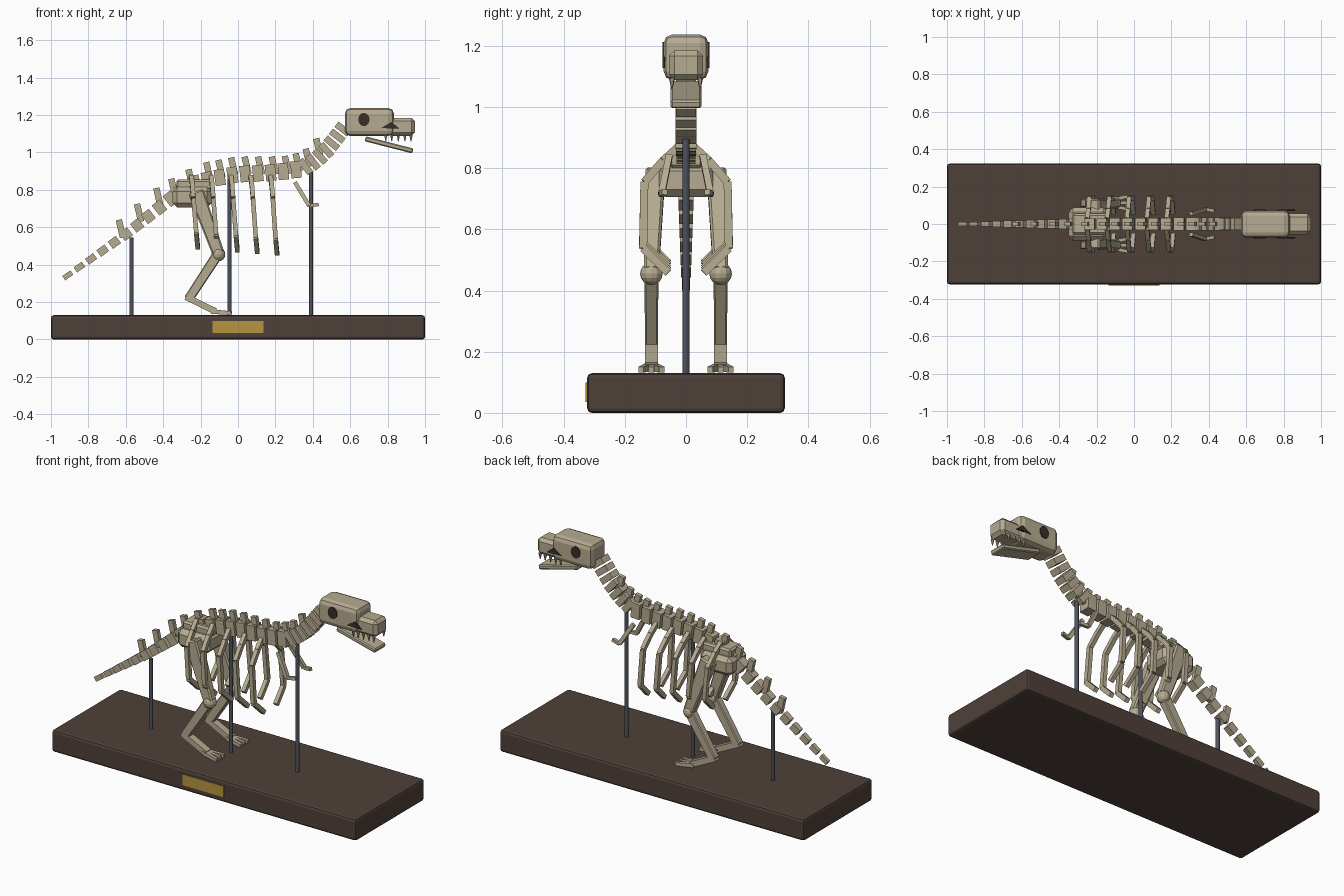
import bpy, bmesh, math
from mathutils import Vector, Matrix

if "Cube" in bpy.data.objects:
    bpy.data.objects.remove(bpy.data.objects["Cube"])

def material(name, rgb):
    m = bpy.data.materials.new(name)
    m.diffuse_color = (*rgb, 1)
    m.use_nodes = True
    m.node_tree.nodes["Principled BSDF"].inputs["Base Color"].default_value = m.diffuse_color
    return m

BONE = material("bone", (0.47, 0.41, 0.285))
WOOD = material("dark_wood", (0.078, 0.051, 0.042))
STEEL = material("steel", (0.08, 0.088, 0.112))
BRASS = material("brass", (0.47, 0.30, 0.05))
DARK = material("socket_dark", (0.042, 0.027, 0.023))

def finish(name, bm, mat, bevel=0, segs=1):
    bmesh.ops.recalc_face_normals(bm, faces=bm.faces)
    me = bpy.data.meshes.new(name)
    bm.to_mesh(me)
    bm.free()
    me.materials.append(mat)
    ob = bpy.data.objects.new(name, me)
    bpy.context.collection.objects.link(ob)
    if bevel:
        b = ob.modifiers.new("bevel", 'BEVEL')
        b.width, b.segments = bevel, segs
    return ob

def beam(bm, a, b, w, h, side=(0, 1, 0), taper=1.0):
    """Box from a to b: w wide along side, h across; far end scaled by taper."""
    a, b = Vector(a), Vector(b)
    d = (b - a).normalized()
    s = Vector(side)
    s = (s - d * s.dot(d)).normalized()
    u = s.cross(d)
    ends = []
    for p, k in ((a, 1), (b, taper)):
        ends.append([bm.verts.new(p + s * (i * w * k / 2) + u * (j * h * k / 2))
                     for i, j in ((-1, -1), (1, -1), (1, 1), (-1, 1))])
    lo, hi = ends
    bm.faces.new(lo)
    bm.faces.new(hi)
    for i in range(4):
        n = (i + 1) % 4
        bm.faces.new((lo[i], lo[n], hi[n], hi[i]))

def box(name, lo, hi, mat, bevel=0, segs=1):
    bm = bmesh.new()
    m = [(p + q) / 2 for p, q in zip(lo, hi)]
    beam(bm, (m[0], m[1], lo[2]), (m[0], m[1], hi[2]), hi[1] - lo[1], hi[0] - lo[0])
    return finish(name, bm, mat, bevel, segs)

def resample(pts, n):
    """n evenly spaced (point, direction) pairs along an x-z polyline."""
    pts = [Vector((x, 0, z)) for x, z in pts]
    lens = [(q - p).length for p, q in zip(pts, pts[1:])]
    out = []
    for i in range(n):
        t = sum(lens) * i / (n - 1)
        k = 0
        while k < len(lens) - 1 and t > lens[k]:
            t -= lens[k]
            k += 1
        j0, j1 = max(k - 1, 0), min(k + 2, len(pts) - 1)
        out.append((pts[k].lerp(pts[k + 1], t / lens[k]), (pts[j1] - pts[j0]).normalized()))
    return out

# Display base, plaque and support rods
box("base", (-1, -0.323, 0), (1, 0.323, 0.13), WOOD, 0.015, 2)
box("plaque", (-0.135, -0.328, 0.035), (0.135, -0.322, 0.1), BRASS)
for i, (x, top) in enumerate(((-0.57, 0.545), (-0.045, 0.87), (0.39, 0.895))):
    bm = bmesh.new()
    bmesh.ops.create_cone(bm, cap_ends=True, segments=12, radius1=0.011, radius2=0.011,
                          depth=top - 0.12,
                          matrix=Matrix.Translation((x, 0, (top + 0.12) / 2)))
    finish(f"support_rod_{i}", bm, STEEL)

# Vertebrae: tail, back and neck as (name, path, count, length, start size, end size)
sections = (
    ("tail_vertebrae", [(-0.91, 0.343), (-0.79, 0.428), (-0.6, 0.562), (-0.42, 0.705), (-0.3, 0.8)],
     11, 0.053, (0.02, 0.028), (0.058, 0.078)),
    ("back_vertebrae", [(-0.23, 0.835), (-0.15, 0.857), (0, 0.884), (0.2, 0.893), (0.31, 0.908)],
     9, 0.055, (0.06, 0.085), (0.068, 0.09)),
    ("neck_vertebrae", [(0.36, 0.925), (0.42, 0.96), (0.475, 1.015), (0.51, 1.06), (0.56, 1.125)],
     7, 0.036, (0.068, 0.09), (0.066, 0.085)),
)
for name, path, n, length, s0, s1 in sections:
    bm = bmesh.new()
    for i, (p, d) in enumerate(resample(path, n)):
        t = i / (n - 1)
        w, h = (a + (b - a) * t for a, b in zip(s0, s1))
        beam(bm, p - d * length / 2, p + d * length / 2, w, h)
    finish(name, bm, BONE)

# Upright spines standing on the vertebrae
tips = [(-0.637, 0.64), (-0.54, 0.725), (-0.437, 0.81), (-0.357, 0.86), (-0.265, 0.91),
        (-0.17, 0.948), (-0.105, 0.96), (-0.037, 0.973), (0.035, 0.978), (0.107, 0.978),
        (0.18, 0.978), (0.25, 0.981), (0.308, 0.995), (0.362, 1.02), (0.418, 1.075)]
bm = bmesh.new()
for i, (x, z) in enumerate(tips):
    beam(bm, (x + 0.022, 0, z - 0.095), (x, 0, z), 0.024, 0.034)
finish("back_spines", bm, BONE)

# Pelvis block with a flat crest
box("pelvis", (-0.35, -0.088, 0.705), (-0.14, 0.088, 0.815), BONE, 0.025)
box("pelvis_crest", (-0.33, -0.055, 0.80), (-0.14, 0.055, 0.855), BONE, 0.01)

# Ribs, arms and legs on both sides
for s, tag in ((-1, "right"), (1, "left")):
    for i in range(5):
        x, dz = -0.25 + 0.106 * i, -0.008 * i
        bm = bmesh.new()
        pts = [(x, 0.025, 0.87), (x + 0.006, 0.075, 0.825), (x + 0.012, 0.136, 0.755),
               (x + 0.027, 0.14, 0.57 + dz), (x + 0.035, 0.058, 0.49 + dz)]
        pts = [(a, s * b, c) for a, b, c in pts]
        for p, q in zip(pts, pts[1:]):
            beam(bm, p, q, 0.024, 0.026, (1, 0, 0))
        finish(f"{tag}_rib_{i}", bm, BONE)

    bm = bmesh.new()
    arm = [(0.305, s * 0.055, 0.84), (0.38, s * 0.08, 0.715), (0.43, s * 0.07, 0.722)]
    beam(bm, arm[0], arm[1], 0.022, 0.022)
    beam(bm, arm[1], arm[2], 0.018, 0.018)
    finish(f"{tag}_arm", bm, BONE)

    y = s * 0.113
    bm = bmesh.new()
    beam(bm, (-0.225, s * 0.1, 0.79), (-0.105, y, 0.46), 0.065, 0.085, taper=0.75)
    finish(f"{tag}_thigh_bone", bm, BONE, 0.008)
    bm = bmesh.new()
    beam(bm, (-0.105, y, 0.46), (-0.265, y, 0.215), 0.046, 0.056, taper=0.9)
    finish(f"{tag}_shin_bone", bm, BONE, 0.005)
    bm = bmesh.new()
    bmesh.ops.create_uvsphere(bm, u_segments=12, v_segments=8, radius=0.037,
                              matrix=Matrix.Translation((-0.105, y, 0.455)))
    finish(f"{tag}_knee", bm, BONE)
    bm = bmesh.new()
    beam(bm, (-0.278, y, 0.228), (-0.12, y, 0.15), 0.042, 0.034)
    for k in (-1, 0, 1):
        beam(bm, (-0.14, y + k * 0.012, 0.149), (-0.035, y + k * 0.034, 0.141),
             0.022, 0.024, taper=0.8)
    finish(f"{tag}_foot", bm, BONE)

# Skull
box("cranium", (0.572, -0.073, 1.088), (0.833, 0.073, 1.237), BONE, 0.028, 2)
box("snout", (0.80, -0.056, 1.088), (0.945, 0.056, 1.185), BONE, 0.018)
bm = bmesh.new()
beam(bm, (0.68, 0, 1.073), (0.935, 0, 1.008), 0.1, 0.027)
finish("lower_jaw", bm, BONE, 0.006)

# Teeth, eye sockets and cheek openings
teeth = bmesh.new()
for s, tag in ((-1, "right"), (1, "left")):
    for x in (0.79, 0.822, 0.857, 0.892, 0.925):
        bmesh.ops.create_cone(teeth, cap_ends=True, segments=6, radius1=0.002, radius2=0.01,
                              depth=0.036, matrix=Matrix.Translation((x, s * 0.046, 1.076)))
    bm = bmesh.new()
    bmesh.ops.create_cone(bm, cap_ends=True, segments=12, radius1=0.032, radius2=0.032, depth=0.008,
                          matrix=Matrix.Translation((0.673, s * 0.073, 1.176))
                          @ Matrix.Diagonal((0.95, 1, 1.12, 1)) @ Matrix.Rotation(math.pi / 2, 4, 'X'))
    finish(f"{tag}_eye_socket", bm, DARK)
    bm = bmesh.new()
    tri = [bm.verts.new((x, s * 0.069, z)) for x, z in ((0.765, 1.13), (0.862, 1.128), (0.82, 1.163))]
    r = bmesh.ops.extrude_face_region(bm, geom=[bm.faces.new(tri)])
    for v in r["geom"]:
        if isinstance(v, bmesh.types.BMVert):
            v.co.y += s * 0.008
    finish(f"{tag}_cheek_opening", bm, DARK)
finish("teeth", teeth, BONE)
